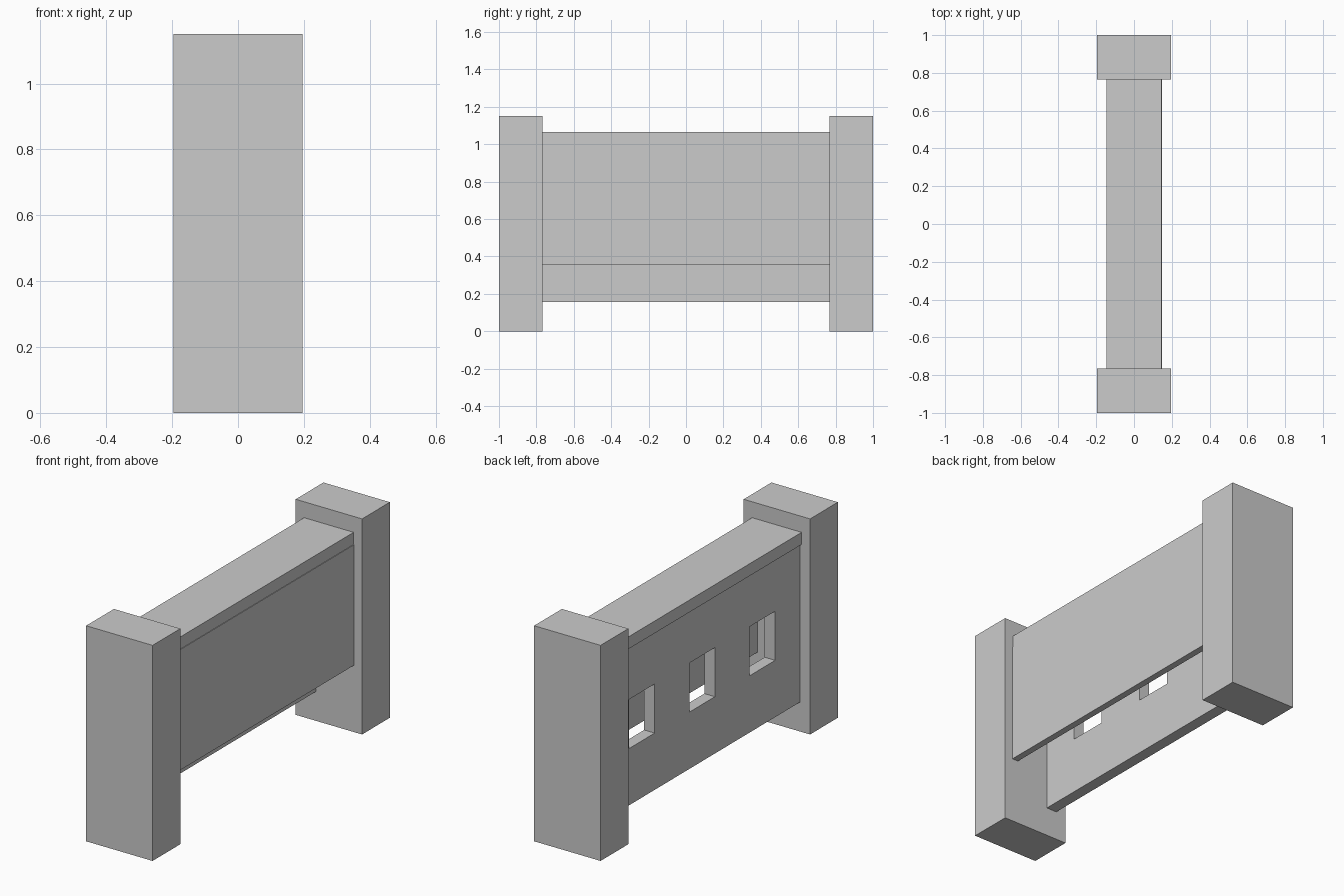
import bpy

if "Cube" in bpy.data.objects:
    bpy.data.objects.remove(bpy.data.objects["Cube"])


def box(name, x, y, z):
    """Axis-aligned box from (min, max) ranges."""
    bpy.ops.mesh.primitive_cube_add(size=1)
    ob = bpy.context.object
    ob.name = name
    for i, (lo, hi) in enumerate((x, y, z)):
        for v in ob.data.vertices:
            v.co[i] = lo if v.co[i] < 0 else hi
    return ob


INNER = 0.766  # inner face of the end posts
SPAN = (-INNER, INNER)

# End posts
for name, side in (("front_post", -1), ("back_post", 1)):
    box(name, (-0.196, 0.196), sorted((side * INNER, side * 1.0)), (0, 1.15))

# Top rail spanning the posts
box("top_rail", (-0.146, 0.146), SPAN, (1.0, 1.065))

# Short thin panel on the right side
box("right_panel", (0.113, 0.149), SPAN, (0.357, 1.0))

# Taller panel on the left side, with three windows
left = box("left_panel", (-0.137, -0.075), SPAN, (0.157, 1.0))

# Window cutter: one block repeated along the panel
cutter = box("window_cutter", (-0.2, 0.0), (-0.556, -0.341), (0.46, 0.722))
array = cutter.modifiers.new("repeat", 'ARRAY')
array.count = 3
array.use_relative_offset = False
array.use_constant_offset = True
array.constant_offset_displace = (0, 0.508, 0)
cutter.hide_render = True
cutter.display_type = 'WIRE'

cut = left.modifiers.new("windows", 'BOOLEAN')
cut.operation = 'DIFFERENCE'
cut.solver = 'EXACT'
cut.object = cutter
